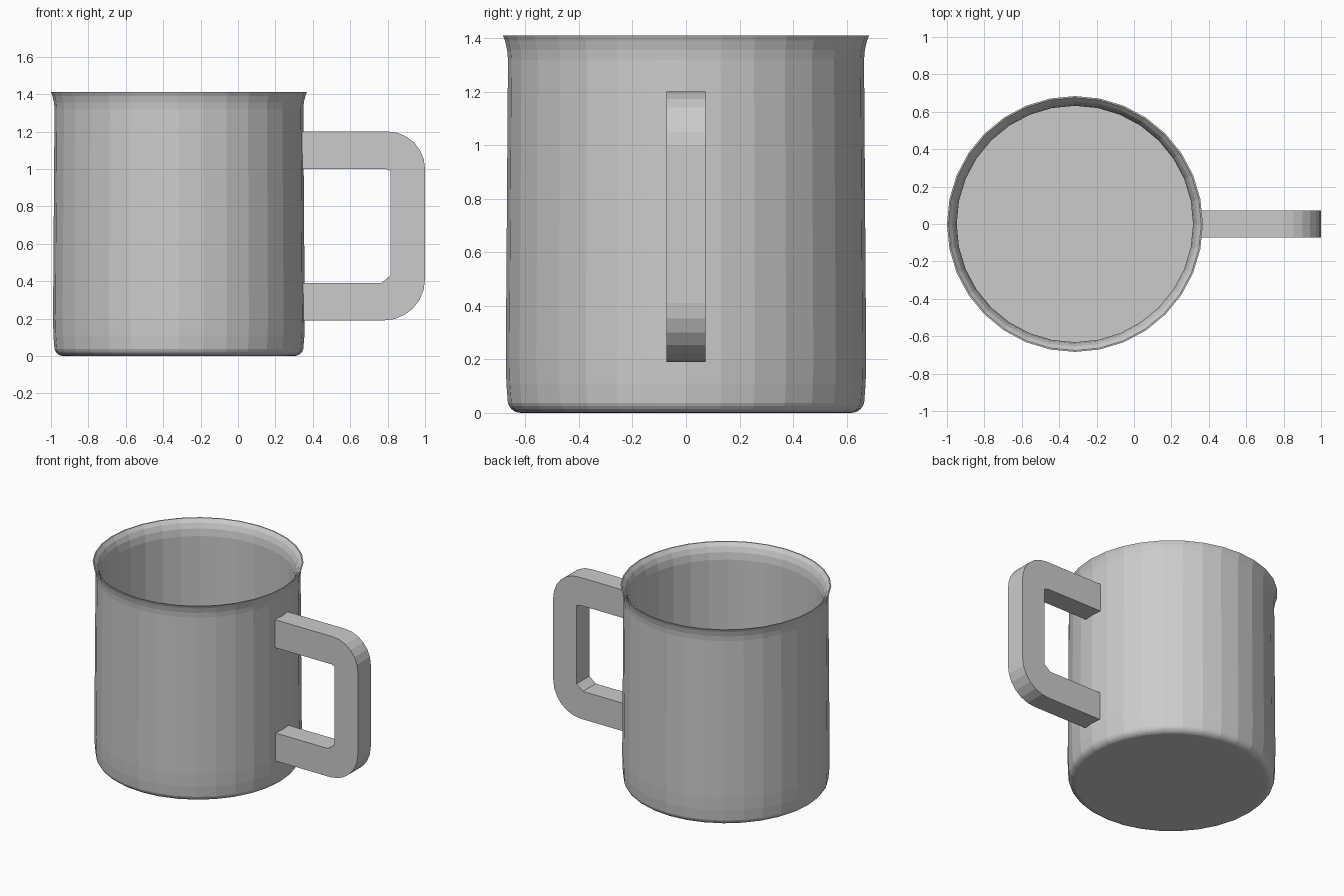
import bpy, bmesh
from math import sin, cos, pi, radians

cube = bpy.data.objects.get("Cube")
if cube:
    bpy.data.objects.remove(cube, do_unlink=True)

CUP_X = -0.316
SIDES = 32

# Plain grey enamel
grey = bpy.data.materials.new("grey_enamel")
grey.use_nodes = True
colour = (0.6, 0.6, 0.6, 1)
grey.diffuse_color = colour
grey.node_tree.nodes["Principled BSDF"].inputs["Base Color"].default_value = colour


def add_object(name, bm):
    bmesh.ops.recalc_face_normals(bm, faces=bm.faces)
    mesh = bpy.data.meshes.new(name)
    bm.to_mesh(mesh)
    bm.free()
    mesh.materials.append(grey)
    obj = bpy.data.objects.new(name, mesh)
    bpy.context.collection.objects.link(obj)
    return obj


def arc(cx, cz, r, start, end, steps):
    angles = [radians(start + (end - start) * i / steps) for i in range(steps + 1)]
    return [(cx + r * cos(a), cz + r * sin(a)) for a in angles]


# Cup: rounded base, nearly straight wall, flared lip and hollow inside
profile = [(0, 0)]
profile += arc(0.617, 0.05, 0.05, -90, -15, 5)
profile += [(0.671, 0.11), (0.673, 0.2), (0.665, 1.32), (0.668, 1.355),
            (0.676, 1.39), (0.684, 1.41), (0.676, 1.41), (0.655, 1.385),
            (0.64, 1.35), (0.632, 1.3), (0.632, 0.04), (0, 0.04)]
bm = bmesh.new()
verts = [bm.verts.new((r, 0, z)) for r, z in profile]
edges = [bm.edges.new(pair) for pair in zip(verts, verts[1:])]
bmesh.ops.spin(bm, geom=verts + edges, cent=(0, 0, 0), axis=(0, 0, 1),
               angle=2 * pi, steps=SIDES, use_merge=True)
bmesh.ops.remove_doubles(bm, verts=bm.verts, dist=0.0005)
bmesh.ops.translate(bm, verts=bm.verts, vec=(CUP_X, 0, 0))
add_object("cup_body", bm)

# Handle: flat D-shaped outline with rounded outer corners, extruded sideways
outline = [(0.335, 0.19)]
outline += arc(0.78, 0.41, 0.22, -90, 0, 6)
outline += arc(0.8, 1.0, 0.2, 0, 90, 6)
outline += [(0.335, 1.2), (0.335, 1.0), (0.79, 1.0), (0.815, 0.99),
            (0.815, 0.43), (0.765, 0.39), (0.335, 0.39)]
bm = bmesh.new()
face = bm.faces.new([bm.verts.new((x, -0.073, z)) for x, z in outline])
sweep = bmesh.ops.extrude_face_region(bm, geom=[face])
moved = [v for v in sweep["geom"] if isinstance(v, bmesh.types.BMVert)]
bmesh.ops.translate(bm, verts=moved, vec=(0, 0.146, 0))
add_object("handle", bm)
